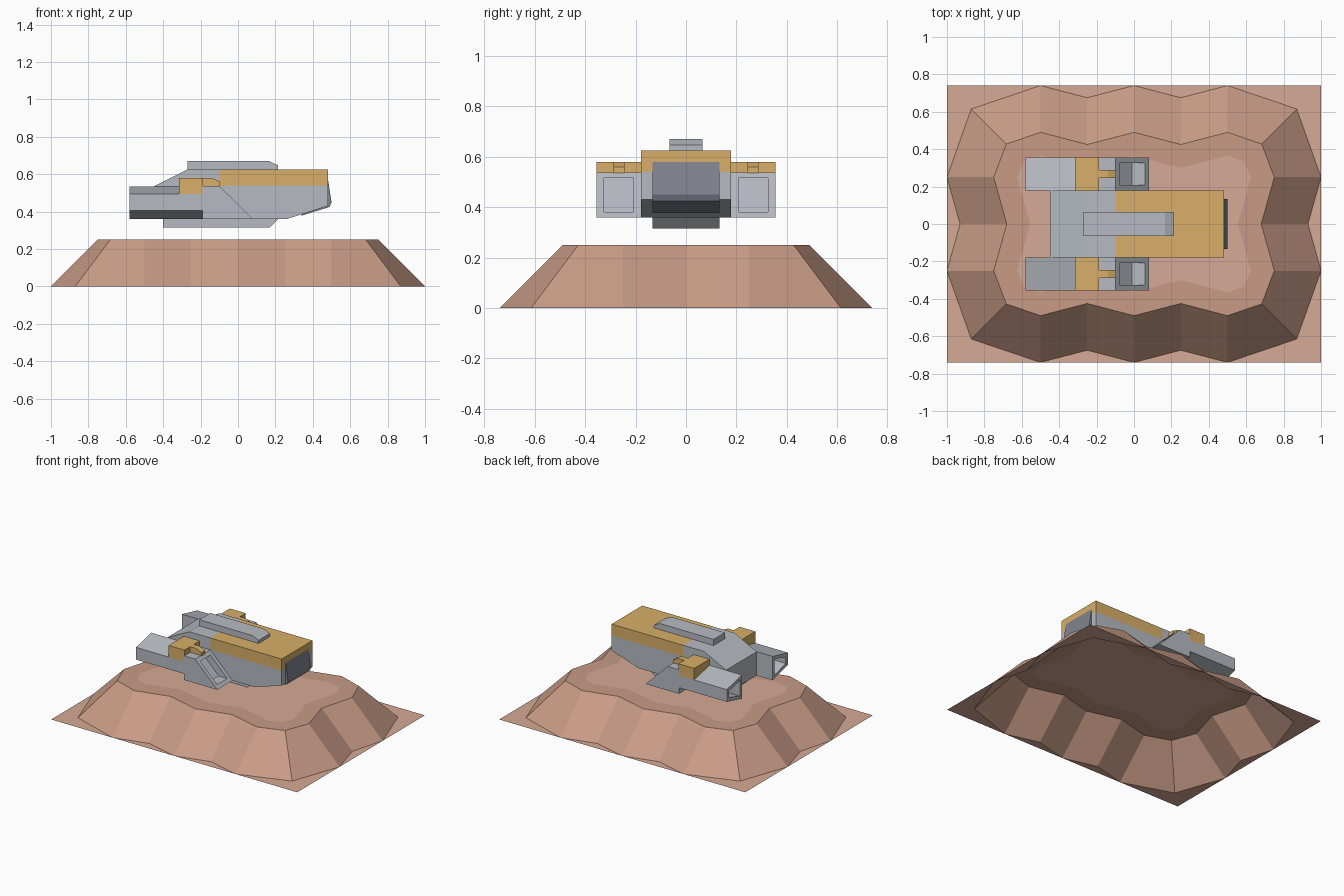
import bpy, bmesh
from mathutils import Vector

if "Cube" in bpy.data.objects:
    bpy.data.objects.remove(bpy.data.objects["Cube"])


def material(name, rgb):
    m = bpy.data.materials.new(name)
    m.diffuse_color = (*rgb, 1)
    m.use_nodes = True
    m.node_tree.nodes["Principled BSDF"].inputs["Base Color"].default_value = m.diffuse_color
    return m


ROCK = material("rock", (0.58, 0.33, 0.24))
SAND = material("sand", (0.66, 0.40, 0.30))
GOLD = material("gold", (0.69, 0.43, 0.14))
GREY = material("grey", (0.47, 0.50, 0.54))
DARK = material("dark_grey", (0.22, 0.23, 0.27))


def finish(name, bm, mat):
    me = bpy.data.meshes.new(name)
    bm.to_mesh(me)
    bm.free()
    me.materials.append(mat)
    ob = bpy.data.objects.new(name, me)
    bpy.context.collection.objects.link(ob)
    return ob


def faces(name, polys, mat):
    bm = bmesh.new()
    for p in polys:
        bm.faces.new([bm.verts.new(v) for v in p])
    bmesh.ops.remove_doubles(bm, verts=bm.verts, dist=1e-5)
    return finish(name, bm, mat)


def loft(name, a, b, mat, recess=()):
    """Solid between two matching loops; recess = (normal, inset, depth along x)."""
    bm = bmesh.new()
    va = [bm.verts.new(v) for v in a]
    vb = [bm.verts.new(v) for v in b]
    n = len(va)
    bm.faces.new(va)
    bm.faces.new(vb[::-1])
    for i in range(n):
        j = (i + 1) % n
        bm.faces.new((va[i], vb[i], vb[j], va[j]))
    bmesh.ops.recalc_face_normals(bm, faces=bm.faces)
    bm.normal_update()
    for normal, inset, dx in recess:
        d = Vector(normal).normalized()
        f = max(bm.faces, key=lambda f: f.normal.dot(d))
        bmesh.ops.inset_individual(bm, faces=[f], thickness=inset)
        f = bmesh.ops.extrude_discrete_faces(bm, faces=[f])["faces"][0]
        bmesh.ops.translate(bm, verts=f.verts, vec=(dx, 0, 0))
    return finish(name, bm, mat)


def prism(name, profile, y0, y1, mat, recess=()):
    return loft(name, [(x, y0, z) for x, z in profile],
                [(x, y1, z) for x, z in profile], mat, recess)


def box(x0, x1, z0, z1):
    return [(x0, z0), (x1, z0), (x1, z1), (x0, z1)]


# Rocky mound: one wavy outline, moved inward for each level
QUARTER = [(.93, 0, 1, 0), (1, .25, 1, 0), (.87, .615, .75, .75),
           (.5, .74, 0, 1), (.25, .675, 0, 1), (0, .74, 0, 1)]


def outline(d, z):
    q = [(x - d * dx, y - d * dy) for x, y, dx, dy in QUARTER]
    half = q + [(-x, y) for x, y in q[-2::-1]]
    full = half + [(-x, -y) for x, y in half[1:-1]]
    return [(x, y, z) for x, y in full]


def ring(name, a, b, mat):
    n = len(a)
    faces(name, [(a[i], a[(i + 1) % n], b[(i + 1) % n], b[i]) for i in range(n)], mat)


base, rim, inner = outline(0, 0), outline(.25, .25), outline(.375, .25)
ring("mound_slope", base, rim, ROCK)
ring("mound_rim", rim, inner, ROCK)
faces("mound_plateau", [inner], SAND)

# Flat ground filling the corners and notches out to the rectangle
ground = []
for i in range(1, 20, 2):
    a, b, c = base[i], base[(i + 1) % 20], base[(i + 2) % 20]
    if abs(a[0] - c[0]) > .01 and abs(a[1] - c[1]) > .01:
        sx, sy = (1 if b[0] > 0 else -1), (1 if b[1] > 0 else -1)
        ground.append((a, (sx, sy * .74, 0), c, b))
    else:
        ground.append((a, c, b))
faces("ground", ground, SAND)

# Central hull, gold roof, top ridge, belly and rear panel
prism("hull", [(-.45, .36), (.26, .36), (.48, .43), (.48, .54), (-.1, .54),
               (-.1, .625), (-.27, .625), (-.45, .535)], -.178, .178, GREY)
prism("hull_roof", box(-.1, .48, .54, .625), -.178, .178, GOLD)
prism("top_ridge", [(-.27, .625), (.213, .625), (.213, .648), (.165, .67),
                    (-.27, .67)], -.065, .065, GREY)
prism("belly", [(-.4, .36), (-.4, .316), (.17, .316), (.215, .36)], -.133, .133, GREY)
prism("end_panel", [(.48, .58), (.50, .45), (.49, .425), (.34, .378), (.34, .40),
                    (.47, .45)], -.133, .133, DARK)

# Side pods, one per side
for s, side in ((-1, "front"), (1, "back")):
    yi, yo = s * .178, s * .355
    # outer part with sloped top and underside, hollow at the end
    section = [(yi, .36), (yo, .405), (yo, .495), (yi, .535)]
    loft(side + "_pod_nose", [(-.58, y, z) for y, z in section],
         [(-.19, y, z) for y, z in section], GREY, [((-1, 0, 0), .035, .1)])
    # inner part with slanted intake
    prism(side + "_pod_intake", [(-.19, .36), (.08, .36), (-.1, .537), (-.19, .537)],
          yi, yo, GREY, [((1, 0, 1), .042, -.07)])
    # gold turret and stub
    prism(side + "_turret", box(-.315, -.187, .49, .58), yi, yo, GOLD)
    prism(side + "_turret_stub", [(-.187, .535), (-.095, .535), (-.095, .56),
                                  (-.14, .58), (-.187, .58)], s * .245, s * .288, GOLD)
